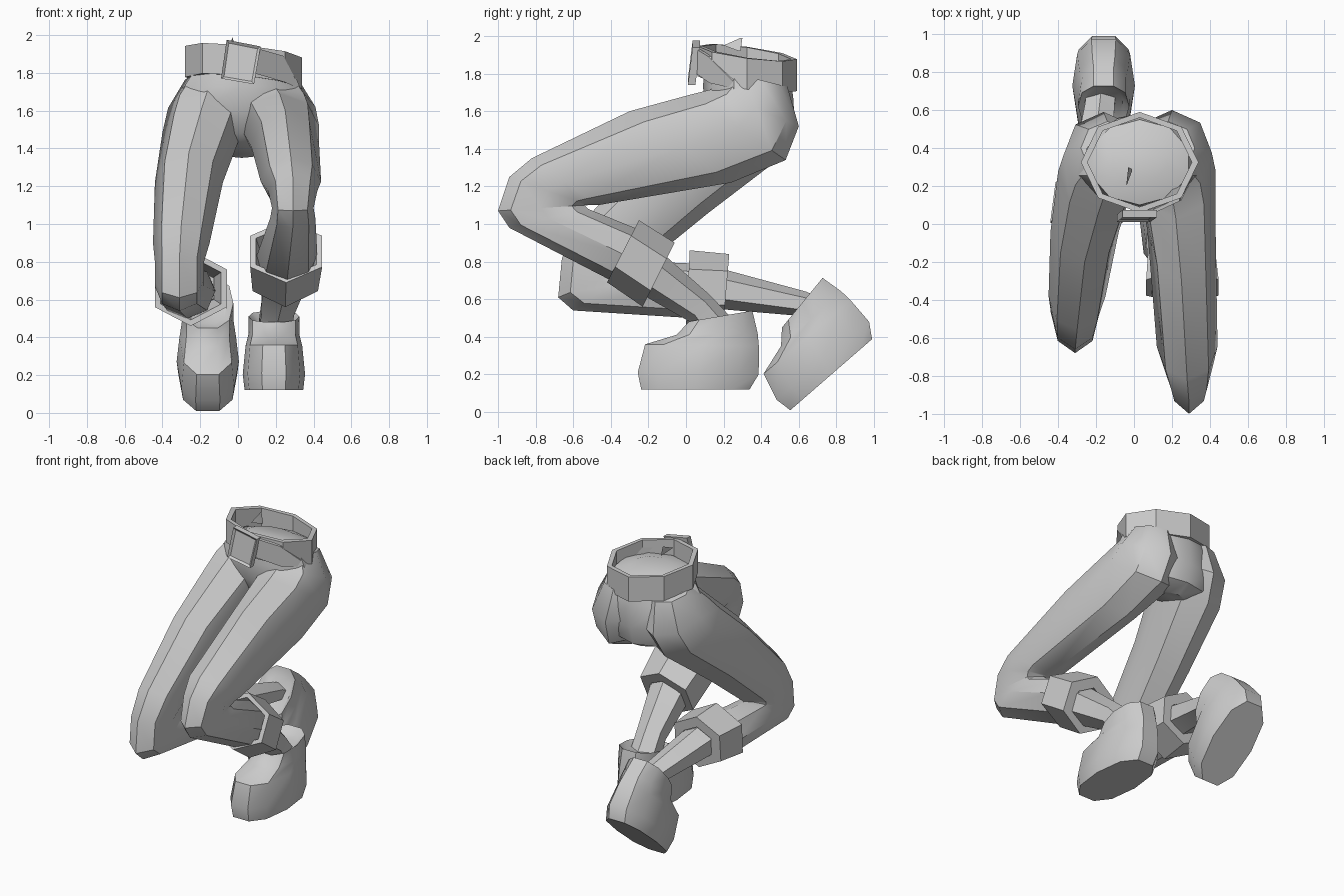
import bpy, bmesh, math
from mathutils import Vector, Matrix

if "Cube" in bpy.data.objects:
    bpy.data.objects.remove(bpy.data.objects["Cube"])

grey = bpy.data.materials.new("plain_grey")
grey.use_nodes = True
color = (0.6, 0.6, 0.6, 1)
grey.diffuse_color = color
grey.node_tree.nodes["Principled BSDF"].inputs["Base Color"].default_value = color


def finish(name, bm, matrix=None):
    """Turn a bmesh into a shaded, coloured object."""
    if matrix:
        bmesh.ops.transform(bm, matrix=matrix, verts=bm.verts)
    bmesh.ops.recalc_face_normals(bm, faces=bm.faces)
    mesh = bpy.data.meshes.new(name)
    bm.to_mesh(mesh)
    bm.free()
    mesh.materials.append(grey)
    obj = bpy.data.objects.new(name, mesh)
    bpy.context.collection.objects.link(obj)
    bpy.ops.object.select_all(action="DESELECT")
    obj.select_set(True)
    bpy.context.view_layer.objects.active = obj
    bpy.ops.object.shade_smooth_by_angle(angle=math.radians(38))


def boxy(value, power):
    return math.copysign(abs(value) ** power, value)


def loft(name, rings, sides=8, closed=False, turn=0.0, power=1.0, matrix=None):
    """Skin over rings: centre x, half width, front (y, z), back (y, z)."""
    bm = bmesh.new()
    loops = []
    for x, half, fy, fz, by, bz in rings:
        front, back = Vector((x, fy, fz)), Vector((x, by, bz))
        middle, arm = (front + back) / 2, (front - back) / 2
        loop = []
        for i in range(sides):
            a = math.tau * (i + turn) / sides
            side = Vector((half * boxy(math.sin(a), power), 0, 0))
            loop.append(bm.verts.new(middle + arm * boxy(math.cos(a), power) + side))
        loops.append(loop)
    pairs = list(zip(loops, loops[1:]))
    if closed:
        pairs.append((loops[-1], loops[0]))
    else:
        bm.faces.new(loops[0])
        bm.faces.new(loops[-1])
    for low, high in pairs:
        for i in range(sides):
            j = (i + 1) % sides
            bm.faces.new((low[i], low[j], high[j], high[i]))
    finish(name, bm, matrix)


def cuff(name, start, end):
    """Thick open band round the shin."""
    def shrink(ring, k):
        x, half, fy, fz, by, bz = ring
        my, mz = (fy + by) / 2, (fz + bz) / 2
        return (x, half * k, my + (fy - my) * k, mz + (fz - mz) * k,
                my + (by - my) * k, mz + (bz - mz) * k)
    rings = [start, end, shrink(end, 0.6), shrink(start, 0.84)]
    loft(name, rings, sides=6, closed=True)


# Hips with a shallow dome under the belt
loft("hips", [
    (0.02, 0.10, 0.24, 1.41, 0.46, 1.35),
    (0.02, 0.26, 0.16, 1.48, 0.55, 1.40),
    (0.02, 0.38, 0.11, 1.60, 0.58, 1.52),
    (0.02, 0.33, 0.09, 1.73, 0.57, 1.68),
    (0.03, 0.27, 0.10, 1.84, 0.55, 1.78),
    (0.03, 0.15, 0.22, 1.87, 0.45, 1.83)], sides=10)

# Trouser legs, from the buttock round the bent knee to the shin
loft("left_trouser_leg", [
    (0.18, 0.14, 0.26, 1.80, 0.54, 1.73),
    (0.20, 0.21, 0.15, 1.72, 0.60, 1.52),
    (0.22, 0.21, 0.03, 1.69, 0.53, 1.34),
    (0.25, 0.18, -0.30, 1.60, 0.24, 1.22),
    (0.28, 0.16, -0.82, 1.35, -0.47, 1.10),
    (0.29, 0.13, -0.94, 1.25, -0.52, 1.10),
    (0.29, 0.11, -1.00, 1.07, -0.54, 1.10),
    (0.29, 0.12, -0.94, 0.98, -0.52, 1.08),
    (0.26, 0.16, -0.40, 0.70, -0.25, 0.97),
    (0.25, 0.13, -0.22, 0.61, -0.10, 0.80)])
loft("right_trouser_leg", [
    (-0.14, 0.14, 0.26, 1.80, 0.54, 1.73),
    (-0.16, 0.21, 0.14, 1.71, 0.59, 1.52),
    (-0.19, 0.21, 0.05, 1.62, 0.50, 1.35),
    (-0.26, 0.18, -0.20, 1.38, 0.12, 1.06),
    (-0.30, 0.15, -0.56, 1.00, -0.20, 0.80),
    (-0.31, 0.13, -0.66, 0.82, -0.24, 0.78),
    (-0.31, 0.13, -0.68, 0.61, -0.24, 0.79),
    (-0.31, 0.13, -0.60, 0.54, -0.20, 0.80),
    (-0.27, 0.15, 0.02, 0.50, 0.03, 0.79),
    (-0.24, 0.12, 0.20, 0.53, 0.21, 0.77)])

# Cuffs and narrow shins
cuff("left_cuff", (0.255, 0.22, -0.42, 0.69, -0.25, 1.02),
     (0.25, 0.20, -0.23, 0.56, -0.06, 0.90))
cuff("right_cuff", (-0.25, 0.22, 0.0, 0.46, 0.02, 0.86),
     (-0.24, 0.20, 0.20, 0.48, 0.23, 0.84))
loft("left_shin", [
    (0.25, 0.14, -0.26, 0.64, -0.12, 0.84),
    (0.21, 0.10, 0.02, 0.48, 0.13, 0.62),
    (0.19, 0.10, 0.10, 0.36, 0.28, 0.46)], sides=6)
loft("right_shin", [
    (-0.24, 0.13, 0.15, 0.55, 0.16, 0.77),
    (-0.18, 0.09, 0.62, 0.51, 0.64, 0.64),
    (-0.16, 0.09, 0.72, 0.40, 0.82, 0.56)], sides=6)

# Boots: one shape, flat on the ground for the left and heel raised for the right
boot = [
    (0.0, 0.155, -0.31, 0.0, 0.29, 0.0),
    (0.0, 0.165, -0.33, 0.09, 0.34, 0.08),
    (0.0, 0.15, -0.29, 0.24, 0.34, 0.23),
    (0.0, 0.135, -0.12, 0.29, 0.33, 0.30),
    (0.0, 0.135, -0.05, 0.36, 0.30, 0.42),
    (0.0, 0.10, 0.01, 0.34, 0.25, 0.38)]
for name, place in (
        ("left_boot", Matrix.Translation((0.19, 0.06, 0.12))),
        ("right_boot", Matrix.Translation((-0.16, 0.78, 0.205))
         @ Matrix.Rotation(math.radians(41), 4, "X"))):
    loft(name, boot, sides=10, turn=0.5, power=0.8, matrix=place)

# Slanted belt
slant = Matrix.Identity(4)
slant[2][0] = -0.1
loft("belt", [
    (0.03, 0.31, 0.06, 1.79, 0.59, 1.71),
    (0.03, 0.31, 0.06, 1.95, 0.59, 1.88),
    (0.03, 0.275, 0.09, 1.95, 0.56, 1.88),
    (0.03, 0.275, 0.09, 1.79, 0.56, 1.71)], closed=True, matrix=slant)


def plate(name, corners, thick, rim=0.0):
    """Thin plate from its front corners, with an optional raised rim."""
    bm = bmesh.new()
    face = bm.faces.new([bm.verts.new(c) for c in corners])
    back = bmesh.ops.extrude_face_region(bm, geom=[face])["geom"]
    moved = [v for v in back if isinstance(v, bmesh.types.BMVert)]
    bmesh.ops.translate(bm, verts=moved, vec=(0, thick, 0))
    bmesh.ops.recalc_face_normals(bm, faces=bm.faces)
    if rim:
        front = min(bm.faces, key=lambda f: f.calc_center_median().y)
        bmesh.ops.inset_region(bm, faces=[front], thickness=rim, depth=-0.012)
    finish(name, bm)


# Buckle, loose strap end and prong
plate("buckle", [(-0.09, 0.01, 1.77), (0.085, 0.01, 1.74),
                 (0.12, 0.035, 1.94), (-0.06, 0.035, 1.975)], 0.04, rim=0.02)
plate("strap_end", [(0.08, 0.055, 1.80), (0.25, 0.125, 1.75),
                    (0.335, 0.30, 1.71), (0.24, 0.12, 1.89), (0.10, 0.055, 1.93)], 0.02)
plate("prong", [(-0.04, 0.20, 1.95), (-0.01, 0.28, 1.92), (-0.03, 0.29, 1.99)], 0.01)
